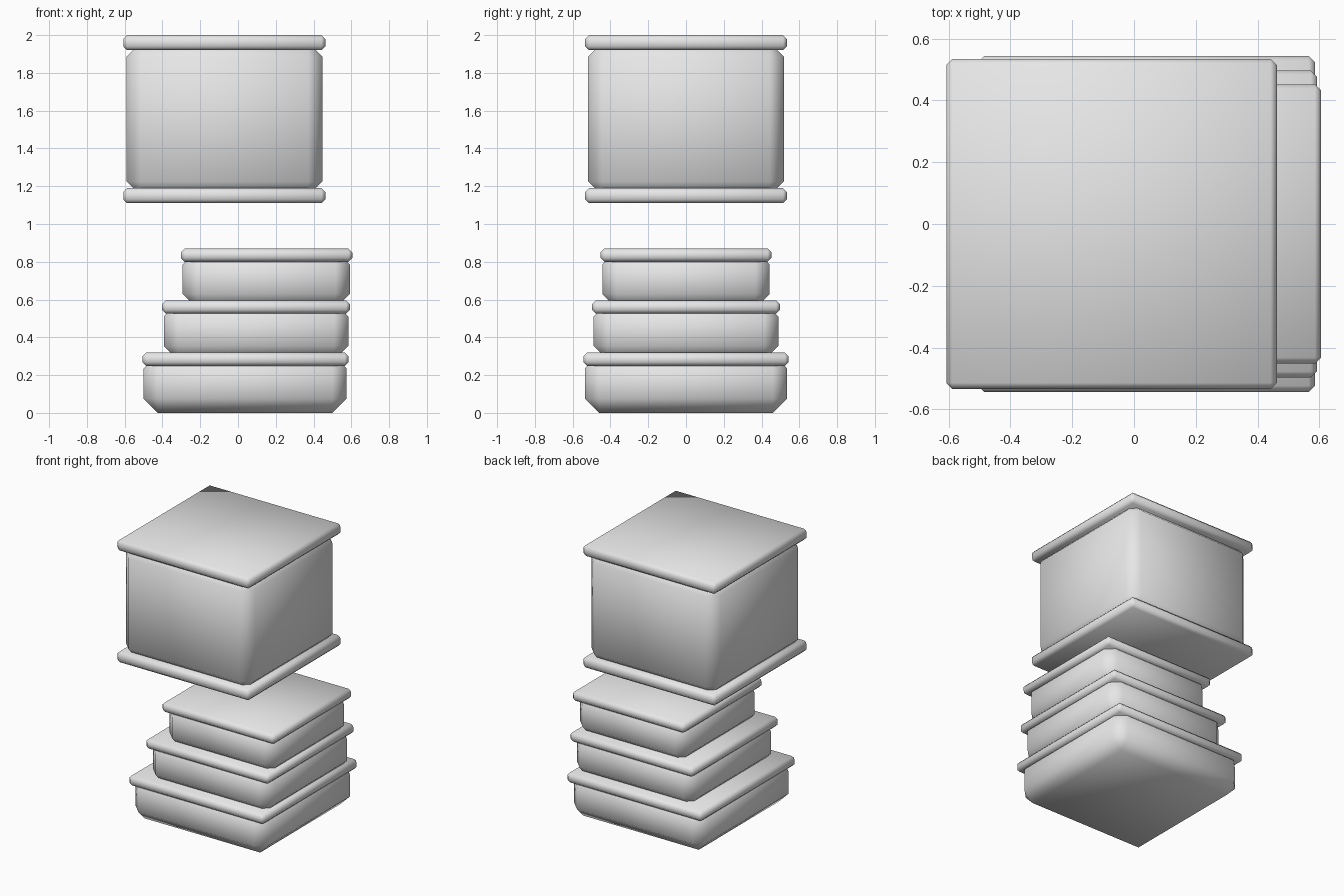
import bpy

cube = bpy.data.objects.get("Cube")
if cube:
    bpy.data.objects.remove(cube, do_unlink=True)

# One plain grey for everything
grey = bpy.data.materials.new("light_grey")
grey.use_nodes = True
colour = (0.8, 0.8, 0.8, 1)
grey.diffuse_color = colour
grey.node_tree.nodes["Principled BSDF"].inputs["Base Color"].default_value = colour


def slab(name, x0, x1, half_y, z0, z1, chamfer):
    """Chamfered, fully smooth-shaded block."""
    bpy.ops.mesh.primitive_cube_add(size=1, location=((x0 + x1) / 2, 0, (z0 + z1) / 2))
    ob = bpy.context.object
    ob.name = name
    ob.scale = (x1 - x0, half_y * 2, z1 - z0)
    bpy.ops.object.transform_apply(location=False, rotation=False, scale=True)
    bevel = ob.modifiers.new("chamfer", "BEVEL")
    bevel.width = chamfer
    bevel.segments = 1
    bevel.limit_method = "NONE"
    bpy.ops.object.modifier_apply(modifier=bevel.name)
    bpy.ops.object.shade_smooth()
    ob.data.materials.clear()
    ob.data.materials.append(grey)
    return ob


RIM = 0.02      # chamfer of the thin rims
BODY = 0.075    # chamfer of the thick bodies
SINK = 0.04     # how far bodies reach into neighbouring rims

# Stepped pedestal: each tier is a body with a slightly wider rim on top
slab("lower_tier_body", -0.5, 0.575, 0.535, 0, 0.31, BODY)
slab("lower_tier_rim", -0.505, 0.585, 0.543, 0.248, 0.32, RIM)
slab("middle_tier_body", -0.393, 0.585, 0.489, 0.32 - SINK, 0.585, BODY)
slab("middle_tier_rim", -0.402, 0.592, 0.497, 0.525, 0.595, RIM)
slab("upper_tier_body", -0.293, 0.592, 0.443, 0.595 - SINK, 0.86, BODY)
slab("upper_tier_rim", -0.302, 0.605, 0.452, 0.8, 0.87, RIM)

# Floating block held between two plates
slab("block_body", -0.59, 0.447, 0.518, 1.19 - SINK, 1.92 + SINK, BODY)
slab("block_bottom_plate", -0.607, 0.462, 0.534, 1.11, 1.19, RIM)
slab("block_top_plate", -0.607, 0.462, 0.534, 1.92, 2.0, RIM)
